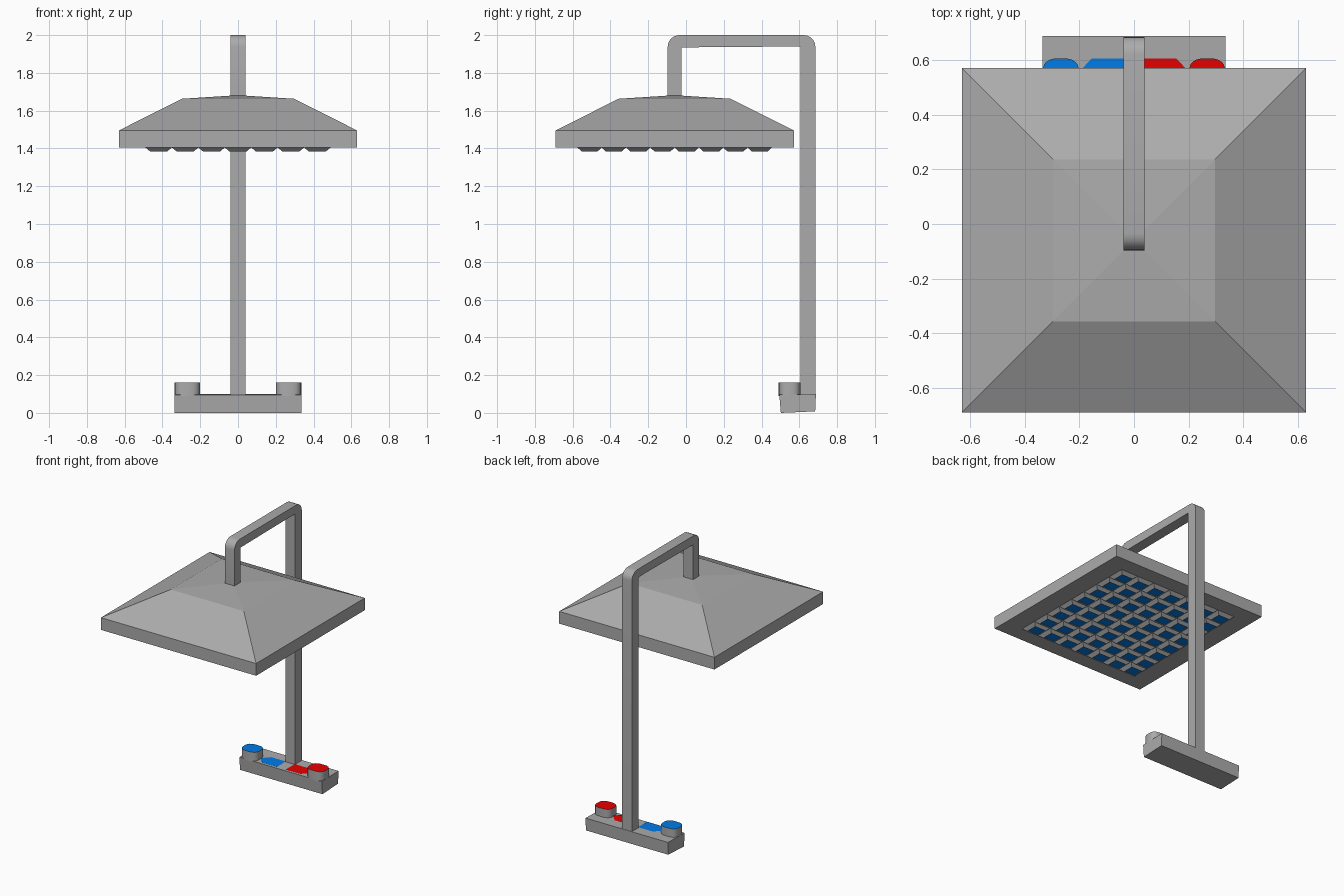
import bpy, bmesh, math

if "Cube" in bpy.data.objects:
    bpy.data.objects.remove(bpy.data.objects["Cube"])

CY = -0.06  # centre of the shower head in y


def material(name, color):
    m = bpy.data.materials.new(name)
    m.diffuse_color = color
    m.use_nodes = True
    m.node_tree.nodes["Principled BSDF"].inputs["Base Color"].default_value = m.diffuse_color
    return m


BLUE = material("blue", (0.0, 0.2, 0.8, 1))
RED = material("red", (0.8, 0.0, 0.0, 1))
GREY = material("grey", (0.41, 0.41, 0.41, 1))


def finish(name, bm, mats=(GREY,), fix=True, smooth=None):
    if fix:
        bmesh.ops.recalc_face_normals(bm, faces=bm.faces[:])
    me = bpy.data.meshes.new(name)
    bm.to_mesh(me)
    bm.free()
    for m in mats:
        me.materials.append(m)
    ob = bpy.data.objects.new(name, me)
    bpy.context.collection.objects.link(ob)
    if smooth:
        bpy.ops.object.select_all(action='DESELECT')
        ob.select_set(True)
        bpy.context.view_layer.objects.active = ob
        bpy.ops.object.shade_smooth_by_angle(angle=math.radians(smooth))
    return ob


def bridge(bm, a, b):
    n = len(a)
    for i in range(n):
        j = (i + 1) % n
        bm.faces.new((a[i], a[j], b[j], b[i]))


def rect(bm, cx, cy, hx, hy, z):
    return [bm.verts.new((cx + sx * hx, cy + sy * hy, z))
            for sx, sy in ((-1, -1), (1, -1), (1, 1), (-1, 1))]


def extrude_x(name, profile, half, smooth=None):
    """Extrude a (y, z) profile across x."""
    bm = bmesh.new()
    a = [bm.verts.new((-half, y, z)) for y, z in profile]
    b = [bm.verts.new((half, y, z)) for y, z in profile]
    bridge(bm, a, b)
    bm.faces.new(a)
    bm.faces.new(b)
    return finish(name, bm, smooth=smooth)


def arc(cy, cz, r, start, end, n=6):
    return [(cy + r * math.cos(math.radians(start + (end - start) * i / n)),
             cz + r * math.sin(math.radians(start + (end - start) * i / n)))
            for i in range(n + 1)]


def superellipse(t, a, b, e=0.7):
    c, s = math.cos(t), math.sin(t)
    return (a * math.copysign(abs(c) ** e, c), b * math.copysign(abs(s) ** e, s))


# Shower head shell: frame underside, rim, sloped roof, shallow peak
NX, NY, HX, HY = 7, 8, 0.49, 0.515
bm = bmesh.new()
rings = [rect(bm, 0, CY, *r) for r in ((HX, HY, 1.405), (0.631, 0.631, 1.405),
                                       (0.631, 0.631, 1.495), (0.297, 0.297, 1.663))]
for a, b in zip(rings, rings[1:]):
    bridge(bm, a, b)
peak = bm.verts.new((0, CY, 1.682))
for i in range(4):
    bm.faces.new((rings[-1][i], rings[-1][(i + 1) % 4], peak))
finish("shower_head", bm)

# Grid of hollow tapered nozzles with blue floors
bm = bmesh.new()
px, py = HX / NX, HY / NY
for i in range(NX):
    for j in range(NY):
        c = (-HX + px * (2 * i + 1), CY - HY + py * (2 * j + 1))
        loops = [rect(bm, *c, *r) for r in ((px, py, 1.405), (0.045, 0.042, 1.384),
                                            (0.044, 0.041, 1.384), (0.062, 0.058, 1.404))]
        for a, b in zip(loops, loops[1:]):
            bridge(bm, b, a)
        bm.faces.new(loops[-1][::-1]).material_index = 1
finish("nozzle_grid", bm, (GREY, BLUE), fix=False)

# Bent square pipe: rounded outside corners, sharp inside corners
profile = ([(0.607, 0.09), (0.685, 0.09)] + arc(0.623, 1.938, 0.062, 0, 90)
           + arc(-0.035, 1.938, 0.062, 90, 180)
           + [(-0.097, 1.67), (-0.025, 1.67), (-0.025, 1.935), (0.607, 1.94)])
extrude_x("pipe", profile, 0.039, smooth=30)

# Slightly skewed base bar
extrude_x("base", [(0.502, 0), (0.684, 0.008), (0.688, 0.1), (0.494, 0.096)], 0.335)

for side, label, mat in ((-1, "cold", BLUE), (1, "hot", RED)):
    # Rounded tap knob with coloured top
    bm = bmesh.new()
    n = 24
    lo, hi = [], []
    for t in range(n):
        x, y = superellipse(t * math.tau / n, 0.067, 0.058)
        lo.append(bm.verts.new((side * 0.268 + x, 0.549 + y, 0.09)))
        hi.append(bm.verts.new((side * 0.268 + x, 0.549 + y, 0.16)))
    bridge(bm, lo, hi)
    bm.faces.new(hi).material_index = 1
    bm.faces.new(lo)
    finish(label + "_knob", bm, (GREY, mat), smooth=40)

    # Flat coloured arrow pointing at the knob
    bm = bmesh.new()
    pts = ((0.036, 0.502), (0.155, 0.502), (0.205, 0.553), (0.155, 0.607), (0.036, 0.607))
    f = bm.faces.new([bm.verts.new((side * x, y, 0.101)) for x, y in pts])
    f.normal_update()
    if f.normal.z < 0:
        f.normal_flip()
    finish(label + "_marker", bm, (mat,), fix=False)
